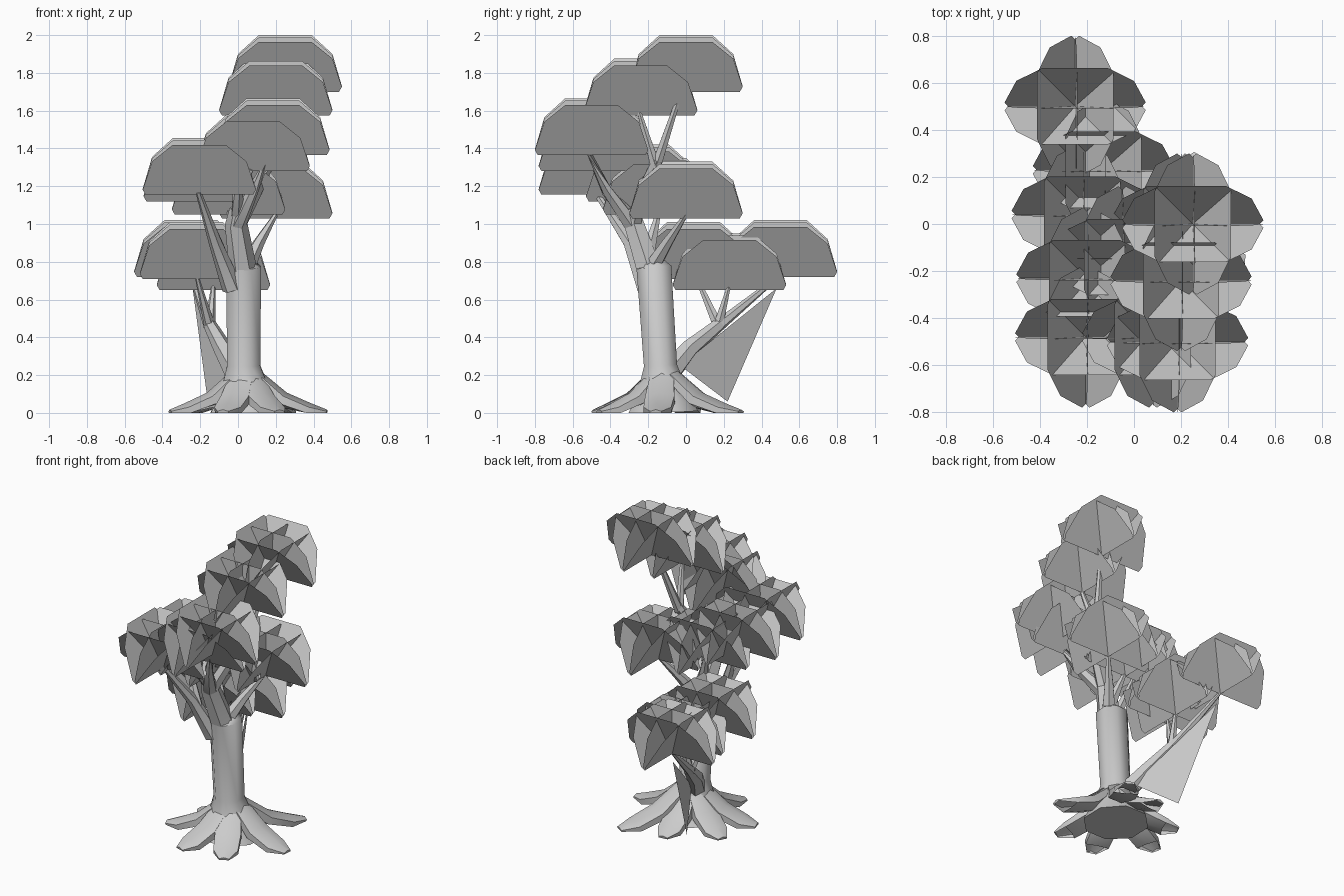
import bpy, math
from mathutils import Vector

if "Cube" in bpy.data.objects:
    bpy.data.objects.remove(bpy.data.objects["Cube"])


def make_object(name, verts, faces):
    mesh = bpy.data.meshes.new(name)
    mesh.from_pydata(verts, [], faces)
    mesh.update()
    ob = bpy.data.objects.new(name, mesh)
    bpy.context.collection.objects.link(ob)
    return ob


def tube(name, path, radii, sides=6, squash=1.0):
    """Tapered limb along a path; stops at the ground and is open underneath."""
    pts = [Vector(p) for p in path]
    verts, faces = [], []
    for i, p in enumerate(pts):
        d = (pts[min(i + 1, len(pts) - 1)] - pts[max(i - 1, 0)]).normalized()
        ref = Vector((1, 0, 0)) if abs(d.z) > 0.8 else Vector((0, 0, 1))
        a = d.cross(ref).normalized()
        b = a.cross(d)
        for k in range(sides):
            t = math.tau * (k + 0.5) / sides
            v = p + radii[i] * (math.cos(t) * a + math.sin(t) * squash * b)
            v.z = max(v.z, 0)
            verts.append(v)
    for i in range(len(pts) - 1):
        for k in range(sides):
            k2 = (k + 1) % sides
            faces.append((i * sides + k, i * sides + k2,
                          (i + 1) * sides + k2, (i + 1) * sides + k))
    faces.append(tuple(reversed(range(sides))))
    n = (len(pts) - 1) * sides
    faces.append(tuple(range(n, n + sides)))
    faces = [f for f in faces if max(verts[i].z for i in f) > .001]
    ob = make_object(name, verts, faces)
    for f in ob.data.polygons:
        f.use_smooth = True
    ob.data.set_sharp_from_angle(angle=math.radians(50))
    return ob


# foliage clump: four half-discs leaning outward plus two upright ones
PROFILE = [(-.285, 0), (-.30, .03), (-.25, .2), (-.14, .3),
           (.14, .3), (.25, .2), (.30, .03), (.285, 0)]
DISCS = [(0, .54, .88), (1, .54, .88), (2, .54, 1), (3, .54, 1),
         (0, .03, .96), (1, .03, .96)]      # quarter turn, lean, height scale
verts, faces = [], []
for quarter, lean, scale in DISCS:
    ang = quarter * math.pi / 2
    start = len(verts)
    for u, h in PROFILE:
        x, y = u, -h * lean
        verts.append((x * math.cos(ang) - y * math.sin(ang),
                      x * math.sin(ang) + y * math.cos(ang), h * scale))
    faces.append(tuple(range(start, start + len(PROFILE))))
CLUMPS = [(.25, 0, 1.70), (.20, -.24, 1.575), (.185, -.50, 1.365),
          (.08, -.48, 1.28), (-.205, -.48, 1.155), (-.05, -.14, 1.05),
          (.20, 0, 1.03), (-.25, .50, .72), (-.13, .23, .65),
          (-.22, .04, .71), (-.20, -.23, 1.12)]
first = make_object("leaf_clump", verts, faces)
first.location = CLUMPS[0]
for c in CLUMPS[1:]:
    ob = first.copy()
    ob.location = c
    bpy.context.collection.objects.link(ob)

# trunk with flared foot
tube("trunk", [(.04, -.12, 0), (.04, -.125, .09), (.03, -.135, .25),
               (.03, -.17, .77), (.02, -.19, .80)],
     [.20, .15, .095, .1, .06], 8)

# roots radiating from the foot
ROOTS = [(.28, .29), (.0, .24), (-.30, .05), (-.36, -.22),
         (-.08, -.49), (.22, -.46), (.47, -.16)]
for x, y in ROOTS:
    c, t = Vector((.04, -.12, 0)), Vector((x, y, 0))
    path = [c.lerp(t, f) + Vector((0, 0, z))
            for f, z in ((.12, .2), (.45, .07), (.78, .01), (1, 0))]
    tube("root", path, [.07, .09, .085, .035], 6, .5)

# branches reaching up to the clumps
BRANCHES = [
    ([(.03, -.19, .74), (-.01, -.275, 1.0), (-.0, -.31, 1.08)], .075, .045),
    ([(-.01, -.28, .98), (.08, -.24, 1.15), (.17, -.15, 1.34)], .045, .03),
    ([(.16, -.16, 1.30), (.24, -.02, 1.72)], .03, .012),
    ([(.16, -.16, 1.30), (.20, -.25, 1.60)], .03, .012),
    ([(.0, -.29, 1.0), (.08, -.42, 1.18), (.17, -.51, 1.37)], .045, .015),
    ([(.0, -.31, 1.05), (-.0, -.42, 1.17), (.07, -.48, 1.29)], .04, .015),
    ([(-.03, -.21, .66), (-.12, -.30, .90), (-.21, -.48, 1.17)], .055, .015),
    ([(-.10, -.28, .86), (-.20, -.24, 1.14)], .035, .012),
    ([(.02, -.20, .85), (-.05, -.14, 1.08)], .04, .012),
    ([(.03, -.20, .74), (.11, -.10, .90), (.20, 0, 1.05)], .05, .012),
    ([(.0, -.10, .20), (-.08, .02, .34), (-.15, .18, .47)], .065, .035),
    ([(-.15, .17, .46), (-.25, .50, .73)], .033, .01),
    ([(-.15, .17, .46), (-.13, .23, .68)], .03, .01),
    ([(-.15, .17, .46), (-.22, .05, .73)], .03, .01),
]
for path, r0, r1 in BRANCHES:
    n = len(path) - 1
    tube("branch", path, [r0 + (r1 - r0) * i / n for i in range(n + 1)], 6)

# flat bark web under the low branch
make_object("branch_web", [(-.02, -.03, .25), (-.24, .48, .66), (-.16, .22, .06)],
            [(0, 1, 2)])
